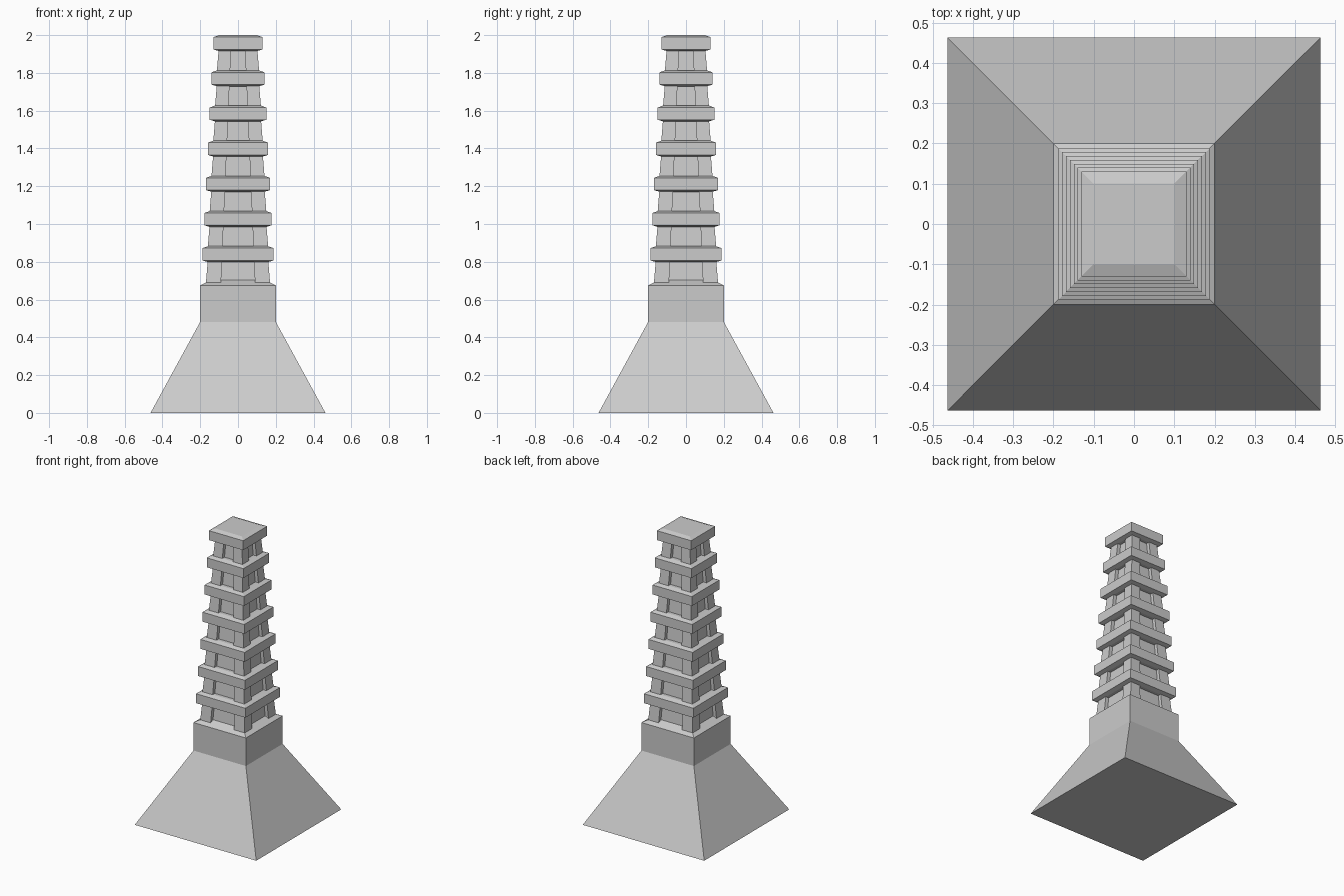
import bpy, bmesh

if "Cube" in bpy.data.objects:
    bpy.data.objects.remove(bpy.data.objects["Cube"])


def loft(name, profile, centre_bottom=(0, 0), centre_top=None):
    """Closed square loft through (half width, z) rings."""
    top = centre_top or centre_bottom
    bm = bmesh.new()
    rings = []
    for i, (h, z) in enumerate(profile):
        t = i / (len(profile) - 1)
        cx, cy = [a + (b - a) * t for a, b in zip(centre_bottom, top)]
        rings.append([bm.verts.new((cx + sx * h, cy + sy * h, z))
                      for sx, sy in ((-1, -1), (1, -1), (1, 1), (-1, 1))])
    for a, b in zip(rings, rings[1:]):
        for k in range(4):
            n = (k + 1) % 4
            bm.faces.new((a[k], a[n], b[n], b[k]))
    bm.faces.new(rings[0][::-1])
    bm.faces.new(rings[-1])
    mesh = bpy.data.meshes.new(name)
    bm.to_mesh(mesh)
    bm.free()
    obj = bpy.data.objects.new(name, mesh)
    bpy.context.collection.objects.link(obj)
    return obj


# Flared foot and square plinth with a sloped cap
loft("plinth", [(0.463, 0), (0.2, 0.482), (0.2, 0.675), (0.14, 0.705)])

TIERS = 7
STEP = 0.1862
for i in range(TIERS):
    slab = 0.188 - 0.0096 * i
    z0 = 0.685 + STEP * i          # foot of the storey
    z1 = 0.807 + STEP * i          # underside edge of the ledge
    bottom, top = slab - 0.018, slab - 0.028
    inner = 0.09 - 0.008 * i       # inner edge of the corner posts

    # Recessed wall
    loft(f"storey_wall_{i + 1}", [(bottom - 0.024, z0), (top - 0.024, z1)])

    # Four tapered corner posts
    w0 = (bottom - inner) / 2
    w1 = (top - inner + 0.005) / 2
    for sx in (-1, 1):
        for sy in (-1, 1):
            c0, c1 = bottom - w0, top - w1
            loft(f"corner_post_{i + 1}", [(w0, z0), (w1, z1)],
                 (sx * c0, sy * c0), (sx * c1, sy * c1))

    # Ledge with shallow sloped top and underside
    loft(f"ledge_{i + 1}", [(slab - 0.03, z1 - 0.009), (slab, z1),
                            (slab, z1 + 0.065), (slab - 0.03, z1 + 0.0758)])
